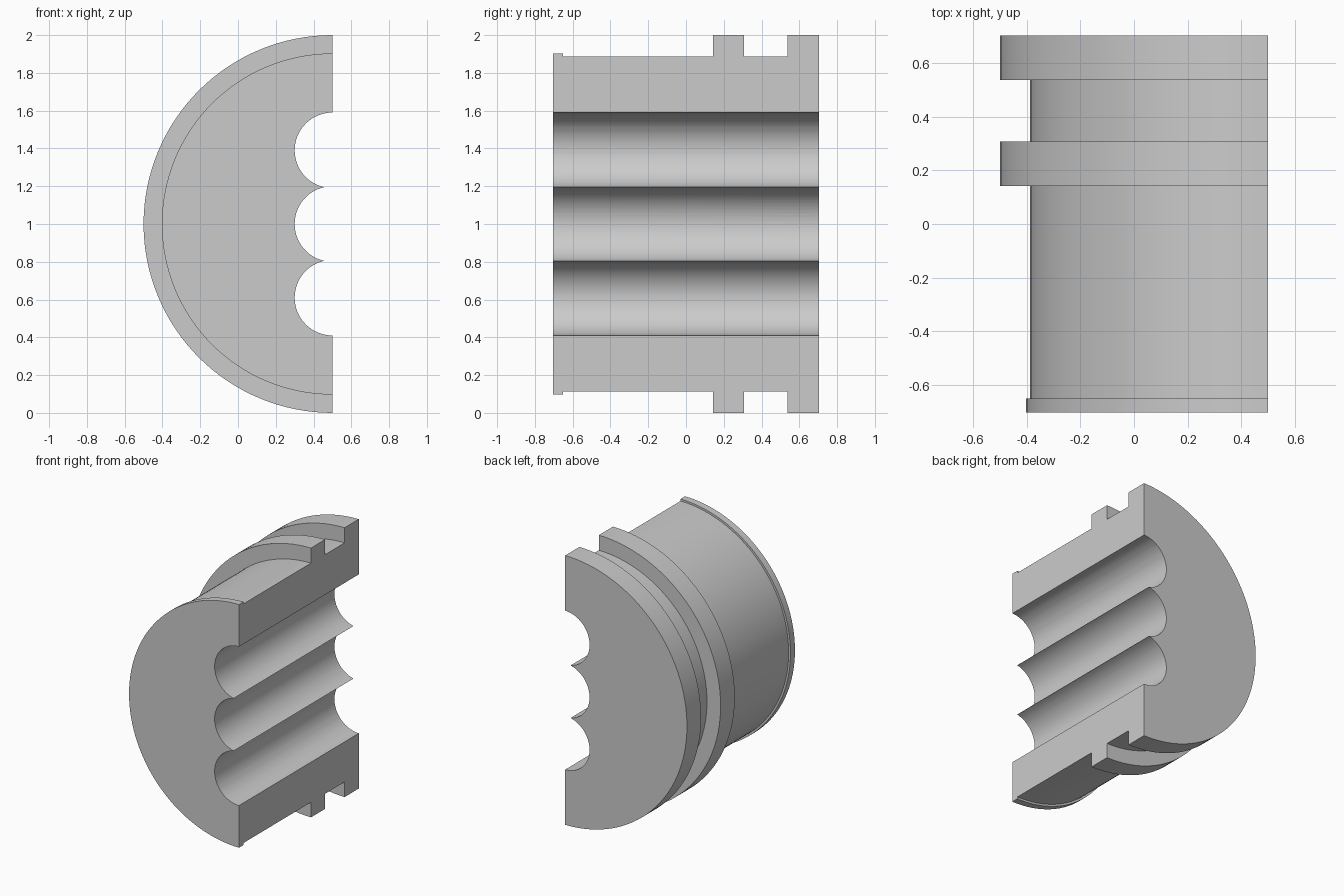
import bpy
import bmesh
from math import pi
from mathutils import Matrix, Vector

cube = bpy.data.objects.get("Cube")
if cube:
    bpy.data.objects.remove(cube)

AXIS = Vector((0.5, 0, 1))
HALF_LENGTH = 0.703

grey = bpy.data.materials.new("light_grey")
grey.use_nodes = True
grey.diffuse_color = (0.6, 0.6, 0.6, 1)
grey.node_tree.nodes["Principled BSDF"].inputs["Base Color"].default_value = grey.diffuse_color


def add_object(name, bm):
    bmesh.ops.recalc_face_normals(bm, faces=bm.faces)
    mesh = bpy.data.meshes.new(name)
    bm.to_mesh(mesh)
    bm.free()
    mesh.materials.append(grey)
    obj = bpy.data.objects.new(name, mesh)
    bpy.context.collection.objects.link(obj)
    return obj


# Half-turned body: front lip, barrel, middle flange and rear flange (start y, radius)
steps = [(-HALF_LENGTH, 0.903), (-0.65, 0.888), (0.142, 1.0),
         (0.308, 0.888), (0.537, 1.0), (HALF_LENGTH, 0)]
profile = [(-HALF_LENGTH, 0)]
for (start, radius), (end, _) in zip(steps, steps[1:]):
    profile += [(start, radius), (end, radius)]
profile.append((HALF_LENGTH, 0))

bm = bmesh.new()
verts = [bm.verts.new(AXIS + Vector((0, y, r))) for y, r in profile]
edges = [bm.edges.new(pair) for pair in zip(verts, verts[1:])]
bmesh.ops.spin(bm, geom=verts + edges, cent=AXIS, axis=(0, 1, 0),
               angle=-pi, steps=64)
bmesh.ops.remove_doubles(bm, verts=bm.verts, dist=1e-5)
bmesh.ops.holes_fill(bm, edges=[e for e in bm.edges if e.is_boundary], sides=0)
body = add_object("half_cylinder_body", bm)

# Three lengthwise channels in the flat side
for label, height in (("lower", 0.61), ("middle", 1.0), ("upper", 1.39)):
    bm = bmesh.new()
    place = Matrix.Translation((AXIS.x, 0, height)) @ Matrix.Rotation(pi / 2, 4, "X")
    bmesh.ops.create_cone(bm, cap_ends=True, segments=64, radius1=0.2,
                          radius2=0.2, depth=2, matrix=place)
    cutter = add_object(label + "_channel_cutter", bm)
    cutter.hide_render = True
    cut = body.modifiers.new(label + "_channel", "BOOLEAN")
    cut.operation = "DIFFERENCE"
    cut.solver = "EXACT"
    cut.object = cutter
    with bpy.context.temp_override(object=body, active_object=body):
        bpy.ops.object.modifier_apply(modifier=cut.name)
    bpy.data.objects.remove(cutter)

# Smooth curved walls with crisp steps
bpy.ops.object.select_all(action="DESELECT")
body.select_set(True)
bpy.context.view_layer.objects.active = body
bpy.ops.object.shade_smooth_by_angle(angle=pi / 6)
